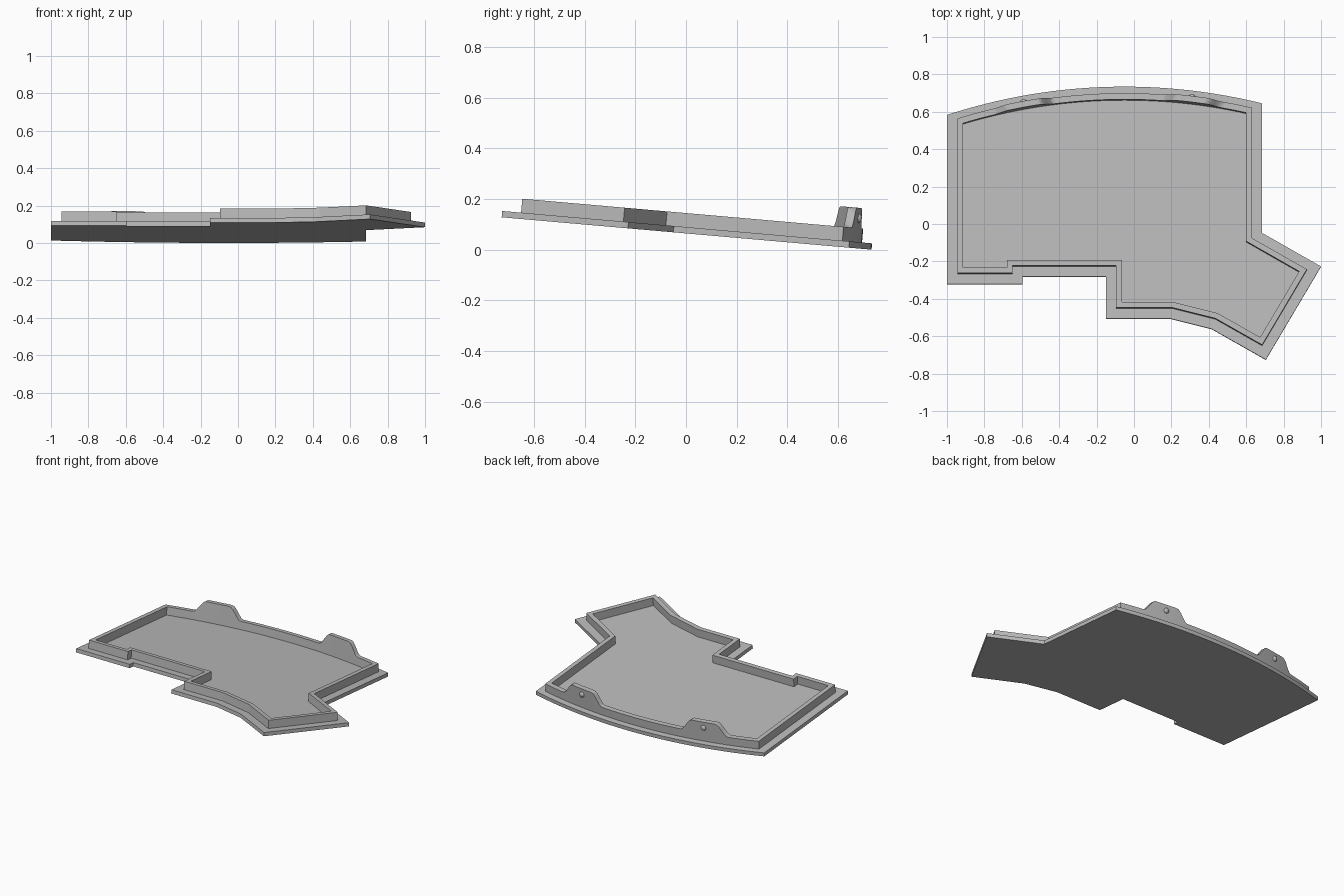
import bpy, bmesh, math
from mathutils import Matrix, Vector

cube = bpy.data.objects.get("Cube")
if cube:
    bpy.data.objects.remove(cube, do_unlink=True)

grey = bpy.data.materials.new("plain grey")
grey.use_nodes = True
grey.diffuse_color = (0.5, 0.5, 0.5, 1)
grey.node_tree.nodes["Principled BSDF"].inputs["Base Color"].default_value = (0.5, 0.5, 0.5, 1)

PLATE_TOP, WALL_TOP, TAB_RISE = 0.025, 0.08, 0.08
ARC_X, ARC_Y, ARC_R, ARC_STEPS = -0.05, -2.315, 3.05, 120
TAB_X = (-0.59, 0.31)
TILT = Matrix.Translation((0, 0, 0.0643)) @ Matrix.Rotation(math.radians(-5), 4, 'X')

# Straight edges of the base, from the back right corner round to the back left one
EDGE = [Vector(p) for p in [
    (0.685, 0.645), (0.685, -0.05), (1, -0.23), (0.705, -0.73), (0.415, -0.565),
    (0.195, -0.51), (-0.15, -0.51), (-0.15, -0.285), (-0.595, -0.285),
    (-0.595, -0.325), (-1, -0.325), (-1, 0.583)]]


def arc_y(x, inset):
    return ARC_Y + math.sqrt((ARC_R - inset) ** 2 - (x - ARC_X) ** 2)


def outline(inset, arc_inset):
    """Base outline moved inwards, closed by the curved back edge."""
    dirs = [(b - a).normalized() for a, b in zip(EDGE, EDGE[1:])]
    normals = [Vector((d.y, -d.x)) for d in dirs]
    pts = []
    for p, n, m in zip(EDGE[1:-1], normals, normals[1:]):
        pts.append(p + (n + m) * inset / (1 + n.dot(m)))
    right, left = EDGE[0].x - inset, EDGE[-1].x + inset
    for i in range(ARC_STEPS + 1):
        x = left + (right - left) * i / ARC_STEPS
        pts.append(Vector((x, arc_y(x, arc_inset))))
    return pts


def finish(bm, name, angle):
    bmesh.ops.recalc_face_normals(bm, faces=bm.faces)
    bm.transform(TILT)
    mesh = bpy.data.meshes.new(name)
    bm.to_mesh(mesh)
    bm.free()
    mesh.materials.append(grey)
    obj = bpy.data.objects.new(name, mesh)
    bpy.context.collection.objects.link(obj)
    bpy.ops.object.select_all(action='DESELECT')
    obj.select_set(True)
    bpy.context.view_layer.objects.active = obj
    bpy.ops.object.shade_smooth_by_angle(angle=math.radians(angle))


def wall_height(p):
    """Rim height, raised into two rounded tabs along the back."""
    z = WALL_TOP
    if p.y > 0.4:
        for tx in TAB_X:
            t = min(1, max(0, (0.16 - abs(p.x - tx)) / 0.08))
            z += TAB_RISE * t * t * (3 - 2 * t)
    return z


# Base plate
bm = bmesh.new()
face = bm.faces.new([bm.verts.new((p.x, p.y, 0)) for p in outline(0, 0)])
top = bmesh.ops.extrude_face_region(bm, geom=[face])["geom"]
bmesh.ops.translate(bm, vec=(0, 0, PLATE_TOP),
                    verts=[v for v in top if isinstance(v, bmesh.types.BMVert)])
if not face.is_valid or len(bm.faces) < ARC_STEPS + 13:
    bm.faces.new([v for v in bm.verts if v.co.z == 0])
finish(bm, "base_plate", 10)

# Rim wall with the two tabs
bm = bmesh.new()
rings = []
for p, q in zip(outline(0.055, 0.04), outline(0.085, 0.073)):
    rings.append([bm.verts.new((v.x, v.y, z)) for v, z in (
        (p, PLATE_TOP), (p, wall_height(p)), (q, wall_height(q)), (q, PLATE_TOP))])
for a, b in zip(rings, rings[1:] + rings[:1]):
    for k in range(4):
        n = (k + 1) % 4
        bm.faces.new((a[k], a[n], b[n], b[k]))
finish(bm, "rim_wall", 12)

# Small round catch on the back of each tab
for side, x in zip(("right", "left"), TAB_X):
    bm = bmesh.new()
    bmesh.ops.create_uvsphere(bm, u_segments=20, v_segments=12, radius=0.018)
    bmesh.ops.scale(bm, vec=(1, 0.7, 1), verts=bm.verts)
    bmesh.ops.translate(bm, vec=(x, arc_y(x, 0.04), 0.119), verts=bm.verts)
    finish(bm, side + "_catch", 40)
